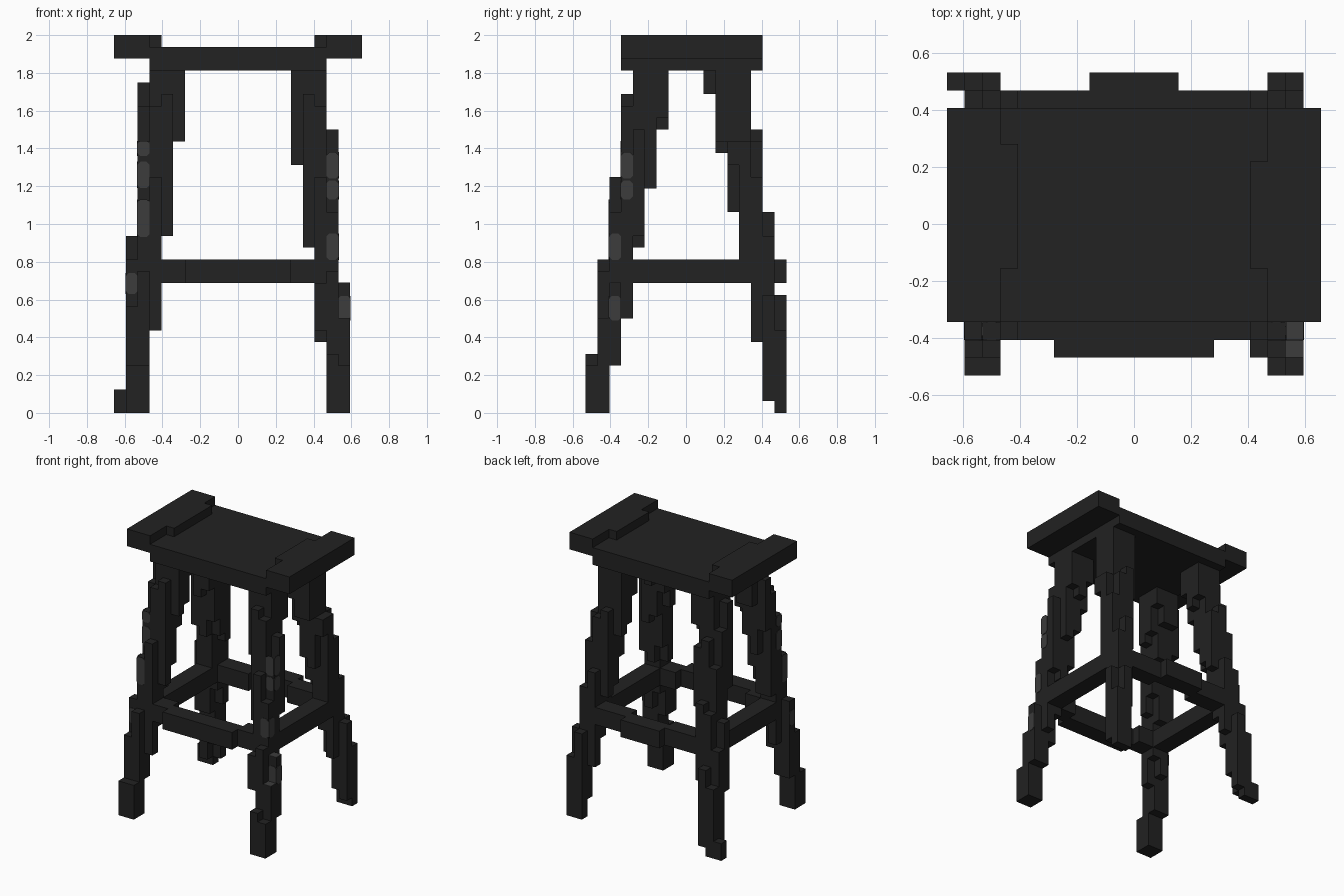
import bpy, bmesh
from mathutils import Vector

cube = bpy.data.objects.get("Cube")
if cube:
    bpy.data.objects.remove(cube, do_unlink=True)

U = 1 / 16                  # block size
NX, NY = 21, 17             # blocks across and deep
LEG_TOP = 29


def material(name, level):
    m = bpy.data.materials.new(name)
    m.use_nodes = True
    col = (level, level, level, 1)
    m.diffuse_color = col
    bsdf = next(n for n in m.node_tree.nodes if n.type == "BSDF_PRINCIPLED")
    bsdf.inputs["Base Color"].default_value = col
    return m


DARK = material("charcoal", 0.016)
WORN = material("worn_grey", 0.045)


def place(i, j, k):
    return Vector(((i - NX / 2) * U, (j - NY / 2) * U, k * U))


def block(x0, x1, y0, y1, z0, z1):
    return {(i, j, k) for i in range(x0, x1) for j in range(y0, y1) for k in range(z0, z1)}


def leg(foot, top):
    """Round leg, splayed and widening upward, made of blocks."""
    cells = set()
    for k in range(LEG_TOP):
        t = (k + 0.5) / 28
        cx, cy = (a + (b - a) * t for a, b in zip(foot, top))
        r = 1.05 + 0.75 * t
        for i in range(NX):
            for j in range(NY):
                if (i + 0.5 - cx) ** 2 + (j + 0.5 - cy) ** 2 <= r * r:
                    cells.add((i, j, k))
    return cells


# Parts as sets of blocks; earlier parts own shared blocks
parts = {
    "seat": block(3, 18, 3, 15, 29, 31),
    "seat_end_right": block(0, 3, 3, 15, 30, 32) | block(3, 4, 6, 13, 31, 32),
    "seat_end_left": block(18, 21, 3, 15, 30, 32) | block(17, 18, 6, 12, 31, 32),
    "front_leg_right": leg((1.6, 0.87), (4.3, 5.4)),
    "front_leg_left": leg((19.35, 0.87), (16.4, 5.4)),
    "back_leg_right": leg((1.35, 16.77), (4.3, 12.2)),
    "back_leg_left": leg((19.35, 16.77), (16.4, 12.2)),
    "front_stretcher": block(3, 18, 2, 3, 11, 13) | block(6, 15, 1, 2, 11, 13)
    | block(3, 6, 3, 4, 11, 13) | block(15, 18, 3, 4, 11, 13),
    "back_stretcher": block(3, 18, 15, 16, 11, 13) | block(8, 13, 16, 17, 11, 13)
    | block(3, 8, 14, 15, 11, 13) | block(13, 18, 14, 15, 11, 13),
    "side_stretcher_right": block(2, 4, 3, 15, 11, 13),
    "side_stretcher_left": block(17, 19, 3, 15, 11, 13),
}
solid = set().union(*parts.values())


def finish(name, bm, mat):
    mesh = bpy.data.meshes.new(name)
    bm.to_mesh(mesh)
    bm.free()
    mesh.materials.append(mat)
    ob = bpy.data.objects.new(name, mesh)
    bpy.context.collection.objects.link(ob)


def build(name, cells):
    """Keep only the exposed block faces, then merge flat areas."""
    bm = bmesh.new()
    for c in cells:
        for axis in range(3):
            for side in (0, 1):
                n = list(c)
                n[axis] += 2 * side - 1
                if tuple(n) in solid:
                    continue
                quad = []
                for a, b in ((0, 0), (1, 0), (1, 1), (0, 1)):
                    p = list(c)
                    p[axis] += side
                    p[(axis + 1) % 3] += a
                    p[(axis + 2) % 3] += b
                    quad.append(bm.verts.new(place(*p)))
                bm.faces.new(quad if side else quad[::-1])
    bmesh.ops.remove_doubles(bm, verts=bm.verts[:], dist=U / 100)
    bmesh.ops.dissolve_limit(bm, angle_limit=0.01, verts=bm.verts[:], edges=bm.edges[:])
    finish(name, bm, DARK)


used = set()
for name, cells in parts.items():
    build(name, cells - used)
    used |= cells


# Worn patches: thin clipped plates on the outer corners of the front legs
def plate(bm, origin, across, up, normal, height, clip):
    w = U
    outline = ((clip, 0), (w - clip, 0), (w, clip), (w, height - clip),
               (w - clip, height), (clip, height), (0, height - clip), (0, clip))
    lift = normal * 0.003
    face = bm.faces.new([bm.verts.new(origin + across * a + up * b) for a, b in outline])
    ext = bmesh.ops.extrude_face_region(bm, geom=[face])
    bmesh.ops.translate(bm, vec=lift, verts=[v for v in ext["geom"] if isinstance(v, bmesh.types.BMVert)])
    bmesh.ops.recalc_face_normals(bm, faces=bm.faces[:])


X, Y, Z = Vector((1, 0, 0)), Vector((0, 1, 0)), Vector((0, 0, 1))
patches = {
    "worn_patches_right": (-1, [(2, 1.36, 1.44), (2, 1.19, 1.33), (2, 0.93, 1.13),
                                (1, 0.77, 0.89), (1, 0.63, 0.74)]),
    "worn_patches_left": (1, [(18, 1.24, 1.38), (18, 1.13, 1.23), (18, 0.81, 0.95),
                              (19, 0.64, 0.74), (19, 0.49, 0.62)]),
}
for name, (side, spots) in patches.items():
    bm = bmesh.new()
    for i, z0, z1 in spots:
        k = int((z0 + z1) / 2 / U)
        rows = [j for j in range(NY // 2) if (i, j, k) in solid]
        if not rows:
            continue
        j = rows[0]
        corner = place(i, j, 0) + Z * z0
        plate(bm, corner, X, Z, -Y, z1 - z0, 0.015)
        if (i + side, j, k) not in solid:
            outer = corner + (X * U if side > 0 else Vector())
            plate(bm, outer, Y, Z, X * side, z1 - z0, 0.015)
    if side > 0:                            # worn step tops
        for j in (1, 2):
            tops = [k for k in range(LEG_TOP) if (19, j, k) in solid]
            if tops:
                plate(bm, place(19, j, max(tops) + 1), X, Y, Z, U, 0.001)
    finish(name, bm, WORN)
